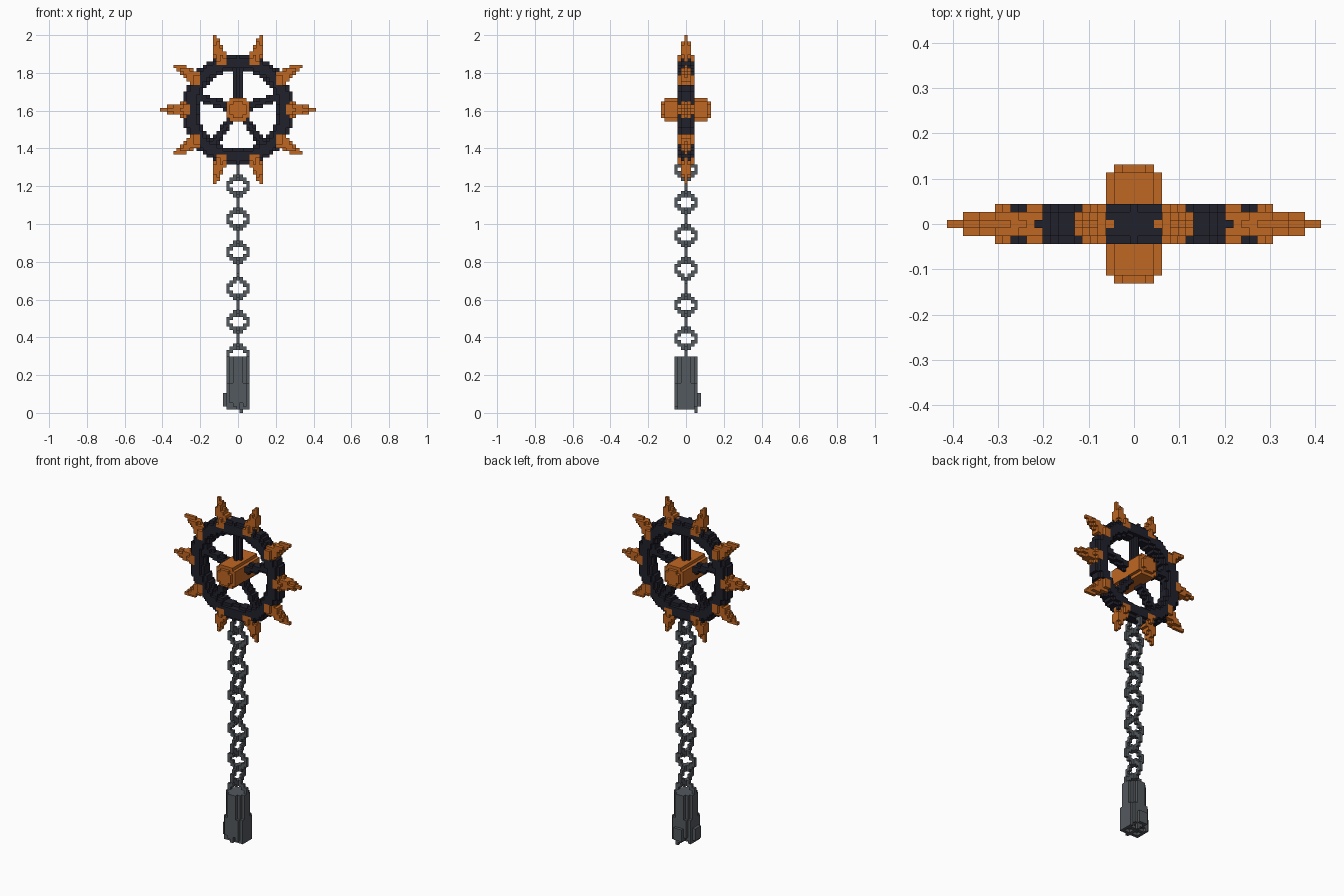
import bpy
import bmesh
from math import hypot, cos, sin, radians, floor

old = bpy.data.objects.get("Cube")
if old:
    bpy.data.objects.remove(old, do_unlink=True)

V = 2 / 114                      # block size
HUB_Z = 91.5 * V                 # wheel centre height


def material(name, color):
    m = bpy.data.materials.new(name)
    m.use_nodes = True
    m.diffuse_color = (*color, 1)
    m.node_tree.nodes["Principled BSDF"].inputs["Base Color"].default_value = (*color, 1)
    return m


orange = material("burnt orange", (0.53, 0.135, 0.017))
dark = material("dark iron", (0.015, 0.015, 0.025))
grey = material("grey steel", (0.088, 0.1, 0.112))

cells = {}                       # block index -> part name


def fill(part, test, rx, ry, z0, z1):
    """Claim every free block whose centre passes the test."""
    nx, ny = int(rx / V) + 1, int(ry / V) + 1
    for k in range(max(0, floor(z0 / V)), floor(z1 / V) + 1):
        for i in range(-nx, nx + 1):
            for j in range(-ny, ny + 1):
                if (i, j, k) not in cells and test(i * V, j * V, (k + 0.5) * V):
                    cells[i, j, k] = part


def along(x, z, degrees):
    """Distance along and across a ray from the wheel centre."""
    c, s = cos(radians(degrees)), sin(radians(degrees))
    return x * c + (z - HUB_Z) * s, (z - HUB_Z) * c - x * s


# Wheel parts
def hub(x, y, z):
    return hypot(x, z - HUB_Z) < (0.066 if abs(y) < 0.11 else 0.045) and abs(y) < 0.13


def spikes(x, y, z):
    for n in range(10):
        t, d = along(x, z, 36 * n)
        if 0.25 < t < 0.412 and hypot(d, y) < 0.01 + 0.037 * (0.412 - t) / 0.162:
            return True
    return False


def rim(x, y, z):
    return hypot(hypot(x, z - HUB_Z) - 0.253, y) < 0.045


def spokes(x, y, z):
    for n in range(5):
        t, d = along(x, z, 90 + 72 * n)
        if 0 < t < 0.25 and hypot(d, y) < 0.023:
            return True
    return False


# Chain of links turned alternately to the front and to the side
def chain(x, y, z):
    for n in range(12):
        centre = (floor((0.305 + 0.09 * n) / V) + 0.5) * V
        u, w = (y, x) if n % 2 else (x, y)
        if abs(w) < V / 2 and abs(hypot(u, z - centre) - 0.05) < 0.0115:
            return True
    return False


# End weight: cross-shaped at the top, nearly square and ragged at the bottom
def weight(x, y, z):
    i, j = round(x / V), round(y / V)
    if (i, j) == (1, 3) and z < 0.06:
        return True
    if (i == -4 and abs(j) < 2) or (j == 4 and abs(i) < 2):
        return 0.04 < z < 0.11
    ragged = 0.02 + V * ((2 * i + 3 * j + i * j) % 3)
    return (ragged < z < 0.29 and max(abs(i), abs(j)) < 4
            and abs(x) + abs(y) < 0.072 + 0.12 * (0.29 - z))


fill("hub", hub, 0.07, 0.14, 1.5, 1.7)
fill("spikes", spikes, 0.42, 0.06, 1.2, 1.999)
fill("rim", rim, 0.31, 0.06, 1.3, 1.92)
fill("spokes", spokes, 0.27, 0.04, 1.35, 1.87)
fill("chain", chain, 0.07, 0.07, 0.24, 1.37)
fill("weight", weight, 0.08, 0.08, 0, 0.3)


def build(part, mat):
    """Skin one part's blocks with the faces that are not covered."""
    bm = bmesh.new()
    verts = {}
    for cell in [c for c, p in cells.items() if p == part]:
        for axis in range(3):
            a, b = (axis + 1) % 3, (axis + 2) % 3
            for side in (0, 1):
                near = list(cell)
                near[axis] += 2 * side - 1
                if tuple(near) in cells:
                    continue
                loop = []
                for da, db in ((0, 0), (1, 0), (1, 1), (0, 1)):
                    p = list(cell)
                    p[axis] += side
                    p[a] += da
                    p[b] += db
                    p = tuple(p)
                    if p not in verts:
                        verts[p] = bm.verts.new(((p[0] - 0.5) * V, (p[1] - 0.5) * V, p[2] * V))
                    loop.append(verts[p])
                bm.faces.new(loop if side else loop[::-1])
    # Merge coplanar block faces
    bmesh.ops.dissolve_limit(bm, angle_limit=0.01, verts=bm.verts[:], edges=bm.edges[:])
    mesh = bpy.data.meshes.new(part)
    bm.to_mesh(mesh)
    bm.free()
    mesh.materials.append(mat)
    bpy.context.collection.objects.link(bpy.data.objects.new(part, mesh))


for part, mat in (("hub", orange), ("spikes", orange), ("rim", dark),
                  ("spokes", dark), ("chain", grey), ("weight", grey)):
    build(part, mat)
